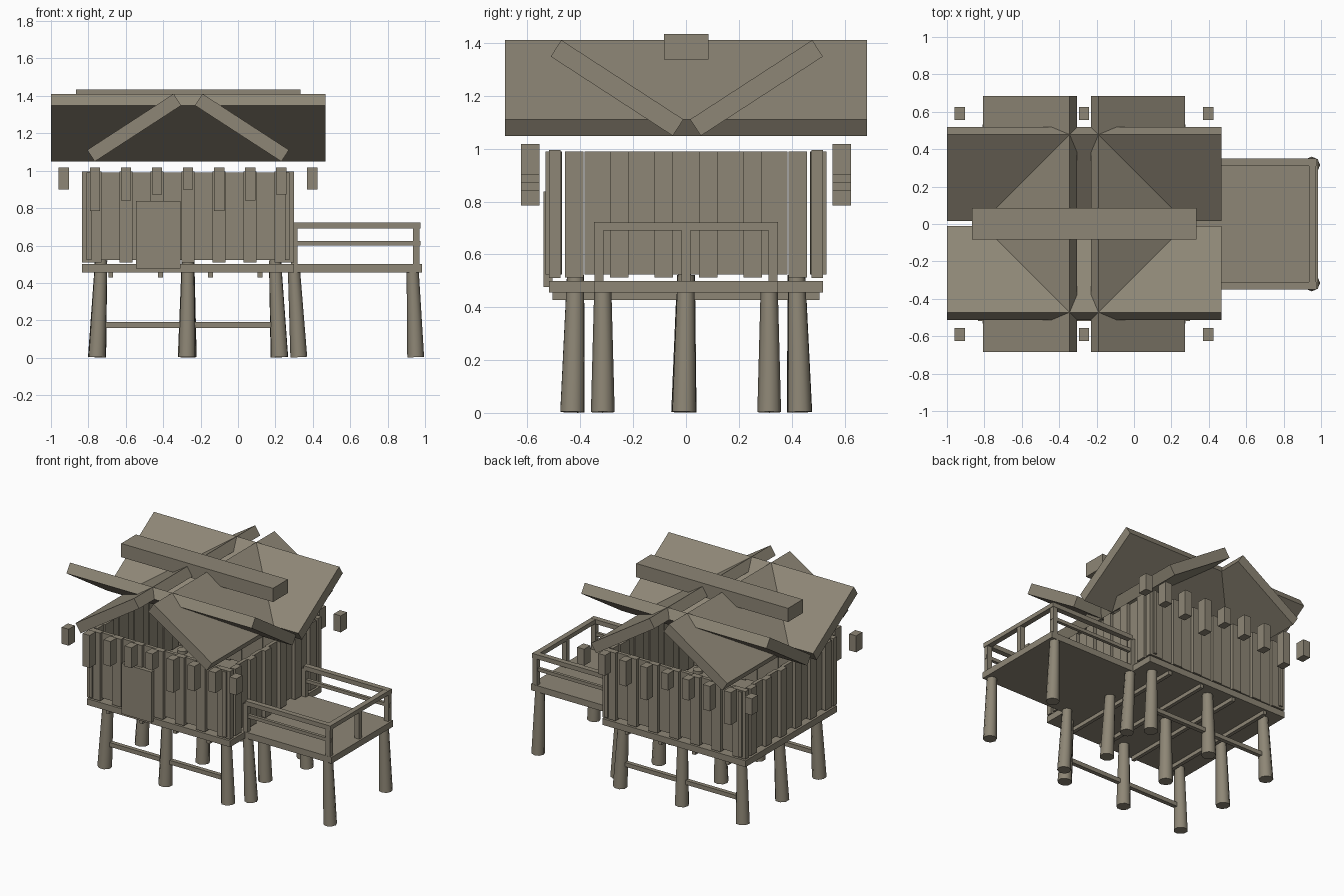
import bpy, math, random
from mathutils import Vector

random.seed(4)
if "Cube" in bpy.data.objects:
    bpy.data.objects.remove(bpy.data.objects["Cube"])

wood = bpy.data.materials.new("weathered_wood")
wood.use_nodes = True
COLOUR = (0.27, 0.24, 0.18, 1)
wood.diffuse_color = COLOUR
wood.node_tree.nodes["Principled BSDF"].inputs["Base Color"].default_value = COLOUR


def box(name, x, y, z, turn=(0, 0, 0)):
    """Box from (min, max) pairs, optionally turned about its centre."""
    spans = (x, y, z)
    bpy.ops.mesh.primitive_cube_add(size=1, location=[sum(s) / 2 for s in spans], rotation=turn)
    ob = bpy.context.object
    ob.name = name
    ob.scale = [s[1] - s[0] for s in spans]
    ob.data.materials.append(wood)
    return ob


def around(c, width):
    return (c - width / 2, c + width / 2)


def stilt(name, foot, head, r_foot, r_head):
    """Tapered eight-sided log between two points."""
    a, b = Vector(foot), Vector(head)
    bpy.ops.mesh.primitive_cone_add(vertices=8, radius1=r_foot, radius2=r_head,
                                    depth=(b - a).length, location=(a + b) / 2)
    ob = bpy.context.object
    ob.name = name
    ob.rotation_euler = (b - a).to_track_quat('Z', 'Y').to_euler()
    ob.data.materials.append(wood)
    bpy.ops.object.shade_smooth_by_angle(angle=math.radians(50))


CX = -0.267            # middle of the hut
HALF_X, HALF_Y = 0.567, 0.518
FLOOR = (0.455, 0.5)

# Floors of the hut and the side deck
box("hut_floor", (CX - HALF_X, CX + HALF_X), (-HALF_Y, HALF_Y), FLOOR)
box("deck_floor", (0.3, 0.985), (-0.348, 0.348), FLOOR)

# Joists under the hut floor
for i in range(4):
    box("floor_joist", around(-0.68 + i * 0.266, 0.026), (-0.505, 0.505), (0.428, 0.456))

# Hut stilts, leaning slightly outward
for i in (-1, 0, 1):
    for j in (-1, 0, 1):
        lean = random.uniform(-0.008, 0.008)
        stilt("hut_stilt", (CX + i * 0.483 + lean, j * 0.43 - 0.008 * (j == 0), 0.003),
              (CX + i * 0.465, j * 0.418, 0.522), 0.048, 0.034)

# Deck stilts
for x_foot, x_head in ((0.325, 0.298), (0.95, 0.933)):
    for s in (-1, 1):
        stilt("deck_stilt", (x_foot, s * 0.315, 0.003), (x_head, s * 0.315, 0.49), 0.045, 0.032)

# Low braces between the front and back stilts
for s in (-1, 1):
    box("stilt_brace", (-0.74, 0.21), around(s * 0.427, 0.03), (0.16, 0.19))

# Board and batten walls: wide boards set back, narrow battens proud
STEP = 0.166
TOP = 0.995
for s in (-1, 1):
    board_y = around(s * 0.482, 0.025)
    batten_y = around(s * 0.497, 0.042)
    for k in range(-3, 4):
        box("long_wall_batten", around(CX + k * STEP, 0.07), batten_y, (0.51, TOP))
    for k in range(-3, 3):
        box("long_wall_board", around(CX + (k + 0.5) * STEP, 0.1), board_y, (0.523, TOP - 0.005))

    board_x = around(CX + s * 0.53, 0.025)
    batten_x = around(CX + s * 0.546, 0.042)
    for k in range(-3, 3):
        box("end_wall_batten", batten_x, around((k + 0.5) * 0.169, 0.07), (0.513, TOP - 0.005))
    for k in range(-3, 4):
        width = 0.06 if abs(k) == 3 else 0.1
        box("end_wall_board", board_x, around(k * 0.167, 0.1 if abs(k) < 3 else width),
            (0.523, TOP - 0.005))
    for t in (-1, 1):
        box("corner_board", around(CX + s * 0.545, 0.042), around(t * 0.497, 0.042), (0.51, TOP))

# Door leaf
box("door", (-0.545, -0.308), (-0.54, -0.505), (0.477, 0.838))

# Hanging eave blocks of four repeating lengths
bottoms = (0.9, 0.785, 0.84, 0.872)
for i in range(9):
    for s in (-1, 1):
        box("eave_block", around(CX + (i - 4) * STEP, 0.055), around(s * 0.59, 0.07),
            (bottoms[i % 4], 1.018))

# Crossing roofs: a valley roof along x and a gable roof along y
PITCH = math.radians(33)
LENGTH, THICK, MID_Z = 0.551, 0.074, 1.23
for s in (-1, 1):
    y = 0.003 + s * 0.264
    box("valley_roof_panel", (-1.0, 0.467), around(y, LENGTH), around(MID_Z, THICK),
        (s * PITCH, 0, 0))
    x = CX + s * 0.288
    box("gable_roof_panel", around(x, LENGTH), (-0.685, 0.685), around(MID_Z, THICK),
        (0, s * PITCH, 0))

# Ridge beam
box("ridge_beam", (-0.867, 0.335), (-0.083, 0.085), (1.337, 1.435))

# Deck railing
for s in (-1, 1):
    y = s * 0.33
    box("side_top_rail", (0.3, 0.975), around(y, 0.038), (0.69, 0.722))
    box("side_middle_rail", (0.3, 0.975), around(y, 0.022), (0.6, 0.624))
    box("rail_post", around(0.953, 0.036), around(y, 0.034), (0.495, 0.7))
    box("wall_rail_post", around(0.3, 0.034), around(y, 0.034), (0.495, 0.7))
box("end_top_rail", around(0.955, 0.038), (-0.348, 0.348), (0.691, 0.721))
box("rail_post", around(0.953, 0.036), around(0, 0.034), (0.495, 0.7))
